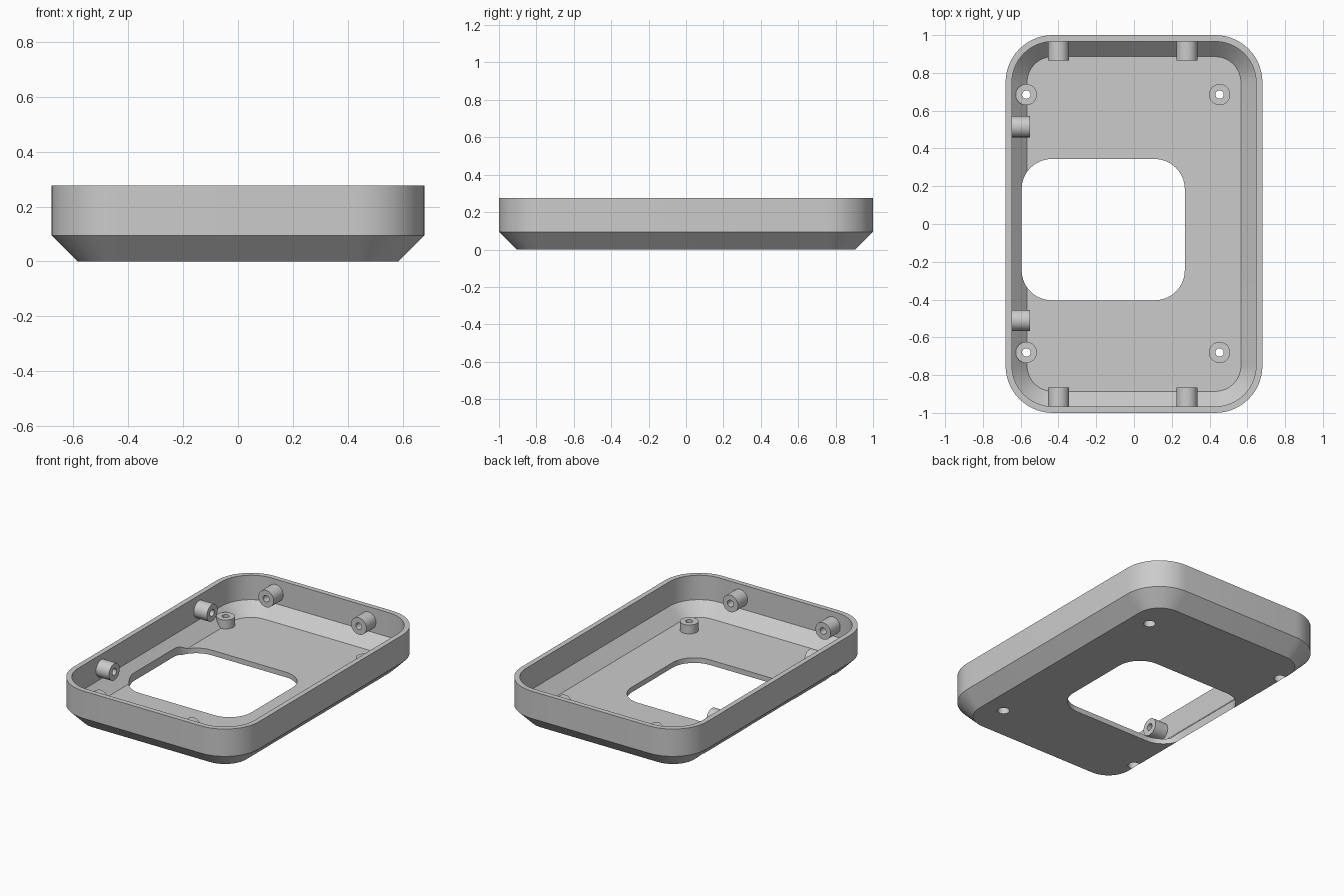
import bpy
import bmesh
import math
from mathutils import Vector

cube = bpy.data.objects.get("Cube")
if cube:
    bpy.data.objects.remove(cube, do_unlink=True)

HALF_X, HALF_Y, RADIUS = 0.68, 1.0, 0.25
TOP, CHAMFER, WALL, FLOOR = 0.276, 0.095, 0.034, 0.034


def rounded_loft(name, levels, centre=(0, 0), steps=14):
    """Solid through rounded rectangles given as (half x, half y, radius, z)."""
    bm = bmesh.new()
    loops = []
    for hx, hy, r, z in levels:
        loop = []
        for quarter, (sx, sy) in enumerate([(1, 1), (-1, 1), (-1, -1), (1, -1)]):
            for i in range(steps + 1):
                a = (quarter + i / steps) * math.pi / 2
                loop.append(bm.verts.new((centre[0] + sx * (hx - r) + r * math.cos(a),
                                          centre[1] + sy * (hy - r) + r * math.sin(a), z)))
        loops.append(loop)
    for low, high in zip(loops, loops[1:]):
        for i in range(len(low)):
            j = (i + 1) % len(low)
            bm.faces.new((low[i], low[j], high[j], high[i]))
    bm.faces.new(loops[0][::-1])
    bm.faces.new(loops[-1])
    return add_object(name, bm)


def cylinder(name, start, end, radius, sides=40):
    start, end = Vector(start), Vector(end)
    bm = bmesh.new()
    bmesh.ops.create_cone(bm, cap_ends=True, segments=sides, radius1=radius,
                          radius2=radius, depth=(end - start).length)
    turn = (end - start).to_track_quat('Z', 'Y')
    for v in bm.verts:
        v.co = turn @ v.co + (start + end) / 2
    return add_object(name, bm)


def add_object(name, bm):
    mesh = bpy.data.meshes.new(name)
    bm.to_mesh(mesh)
    bm.free()
    obj = bpy.data.objects.new(name, mesh)
    bpy.context.collection.objects.link(obj)
    return obj


def cut(target, cutter):
    """Subtract the cutter from the target and discard the cutter."""
    mod = target.modifiers.new("cut", 'BOOLEAN')
    mod.operation, mod.solver, mod.object = 'DIFFERENCE', 'EXACT', cutter
    bpy.context.view_layer.objects.active = target
    bpy.ops.object.modifier_apply(modifier=mod.name)
    bpy.data.objects.remove(cutter, do_unlink=True)


def level(inset, z):
    return (HALF_X - inset, HALF_Y - inset, RADIUS - inset, z)


# Outer tray body with a chamfered underside
tray = rounded_loft("tray", [level(CHAMFER, 0), level(0, CHAMFER), level(0, TOP)])

# Hollow interior, open at the top
inner = WALL + 0.08
cavity = rounded_loft("cavity", [level(inner, FLOOR), level(WALL, FLOOR + 0.08),
                                 level(WALL, TOP + 0.1)])

# Screw posts on the floor and pegs on the walls stay solid inside the hollow
POSTS = [(x, y) for x in (-0.57, 0.453) for y in (-0.68, 0.685)]
PEG_Z, PEG_R, HOLE_R = 0.185, 0.056, 0.022
pegs = [((x, s, PEG_Z), (x, s * 0.865, PEG_Z)) for x in (-0.4, 0.28) for s in (-1, 1)]
pegs += [((-0.68, y, PEG_Z), (-0.55, y, PEG_Z)) for y in (-0.51, 0.515)]
for x, y in POSTS:
    cut(cavity, cylinder("post", (x, y, -0.1), (x, y, 0.093), PEG_R))
for root, tip in pegs:
    cut(cavity, cylinder("peg", root, tip, PEG_R))
cut(tray, cavity)

# Rounded window through the floor
cut(tray, rounded_loft("window", [(0.432, 0.374, 0.16, -0.1), (0.432, 0.374, 0.16, 0.12)],
                       centre=(-0.163, -0.03)))

# Through holes with wider recesses underneath the posts
for x, y in POSTS:
    cut(tray, cylinder("post_hole", (x, y, -0.1), (x, y, 0.2), HOLE_R, 32))
    cut(tray, cylinder("post_recess", (x, y, -0.1), (x, y, 0.05), 0.036, 32))

# Blind holes in the wall pegs
for root, tip in pegs:
    root, tip = Vector(root), Vector(tip)
    along = (tip - root).normalized()
    cut(tray, cylinder("peg_hole", tip - along * 0.085, tip + along * 0.03, HOLE_R, 32))

# Plain grey plastic
grey = bpy.data.materials.new("grey plastic")
grey.use_nodes = True
colour = (0.6, 0.6, 0.6, 1)
grey.diffuse_color = colour
grey.node_tree.nodes["Principled BSDF"].inputs["Base Color"].default_value = colour
tray.data.materials.clear()
tray.data.materials.append(grey)
for face in tray.data.polygons:
    face.material_index = 0

bpy.ops.object.select_all(action='DESELECT')
tray.select_set(True)
bpy.context.view_layer.objects.active = tray
bpy.ops.object.shade_smooth_by_angle(angle=math.radians(30))
